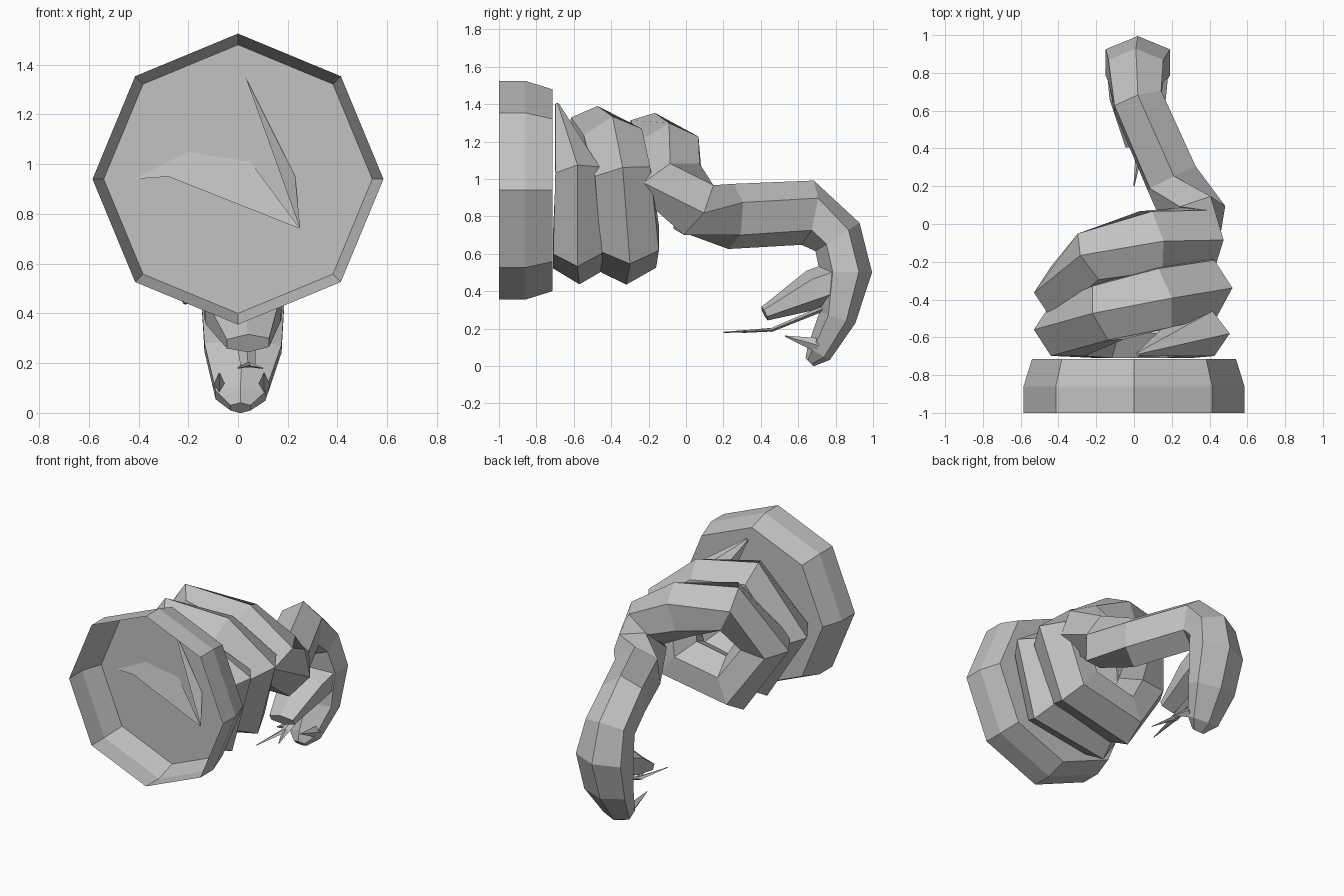
import bpy
from math import cos, sin, radians, tau
from mathutils import Vector

cube = bpy.data.objects.get("Cube")
if cube:
    bpy.data.objects.remove(cube)

grey = bpy.data.materials.new("plain_grey")
grey.use_nodes = True
grey.diffuse_color = (0.54, 0.54, 0.54, 1)
grey.node_tree.nodes["Principled BSDF"].inputs["Base Color"].default_value = (0.54, 0.54, 0.54, 1)


def make(name, verts, faces):
    mesh = bpy.data.meshes.new(name)
    mesh.from_pydata([tuple(v) for v in verts], [], faces)
    mesh.materials.append(grey)
    obj = bpy.data.objects.new(name, mesh)
    bpy.context.collection.objects.link(obj)
    return obj


def skin(name, rings, cap_start=True, cap_end=True):
    """Join equal rings of points into one faceted tube."""
    n = len(rings[0])
    faces = []
    for i in range(len(rings) - 1):
        for k in range(n):
            a, b = i * n + k, i * n + (k + 1) % n
            faces.append((a, b, b + n, a + n))
    if cap_start:
        faces.append(tuple(reversed(range(n))))
    if cap_end:
        faces.append(tuple(range((len(rings) - 1) * n, len(rings) * n)))
    return make(name, [v for r in rings for v in r], faces)


def sweep(name, path, sides=6):
    """path: (centre, ridge direction, half width, half height) per ring."""
    pts = [Vector(p[0]) for p in path]
    rings = []
    for i, (c, out, w, h) in enumerate(path):
        tan = (pts[min(i + 1, len(pts) - 1)] - pts[max(i - 1, 0)]).normalized()
        out = Vector(out)
        out = (out - tan * out.dot(tan)).normalized()
        side = out.cross(tan)
        wide = w / max(sin(tau * k / sides) for k in range(sides))
        rings.append([pts[i] + out * h * cos(tau * k / sides)
                      + side * wide * sin(tau * k / sides) for k in range(sides)])
    return skin(name, rings)


# Open octagonal cup with its floor at the back
MID = 0.94
cup = [[(r * cos(tau * k / 8), y, MID + r * sin(tau * k / 8)) for k in range(8)]
       for y, r in ((-1, 0.585), (-0.86, 0.585), (-0.715, 0.54))]
skin("cup", cup, cap_start=False)

# Folds that break through the cup floor
make("floor_fold", [(-0.42, -0.717, 0.94), (-0.2, -0.717, 1.05), (0.05, -0.717, 1.01),
                    (0.25, -0.76, 0.74), (-0.28, -0.74, 0.95)], [(0, 1, 2, 3, 4)])
make("floor_spike", [(0.03, -0.74, 1.35), (0.25, -0.76, 0.74), (0.23, -0.717, 0.95)], [(0, 1, 2)])

# Coiled body: tail tip, two turns, then the neck and bent head
THICK = 0.18
body = [((0.02, -0.69, 1.4), (0, 0, 1), 0.01, 0.01)]
# angle around the coil, y, outer radius, half width
coil = [(737, -0.58, 0.53, 0.12), (674, -0.58, 0.53, 0.13), (605, -0.57, 0.53, 0.14),
        (540, -0.56, 0.53, 0.14), (474, -0.47, 0.52, 0.15), (423, -0.39, 0.46, 0.16),
        (376, -0.34, 0.54, 0.15), (316, -0.3, 0.52, 0.155), (245, -0.32, 0.53, 0.16),
        (180, -0.36, 0.53, 0.14), (126, -0.18, 0.52, 0.14), (67, -0.09, 0.41, 0.16)]
for angle, y, r, w in coil:
    d = Vector((cos(radians(angle)), 0, sin(radians(angle))))
    body.append((Vector((0, y, 0.92)) + d * (r - THICK), d, w, THICK))
body += [
    ((0.34, -0.07, 0.98), (0.9, 0, 0.4), 0.16, 0.17),
    ((0.32, 0.04, 0.85), (0.6, 0, 0.8), 0.15, 0.18),
    ((0.2, 0.24, 0.8), (0.1, 0, 1), 0.135, 0.175),
    ((0.02, 0.65, 0.82), (0, 0.2, 1), 0.13, 0.175),
    ((0.01, 0.81, 0.69), (0, 0.8, 0.6), 0.145, 0.14),
    ((0.02, 0.855, 0.5), (0, 1, 0.1), 0.17, 0.14),
    ((0.02, 0.81, 0.26), (0, 1, -0.3), 0.155, 0.1),
    ((0.01, 0.71, 0.07), (0, 0.7, -0.5), 0.1, 0.07),
    ((0.01, 0.66, 0.02), (0, 0.7, -0.5), 0.04, 0.03),
]
sweep("coiled_body", body)

# Lower jaw, tongue and fangs
sweep("lower_jaw", [((0.02, 0.8, 0.45), (0, -0.5, 0.9), 0.16, 0.11),
                    ((0.02, 0.69, 0.41), (0, -0.5, 0.9), 0.15, 0.11),
                    ((0.04, 0.42, 0.28), (0, -0.5, 0.9), 0.085, 0.04)])
sweep("tongue", [((0.03, 0.74, 0.31), (0, 0, 1), 0.04, 0.015),
                 ((0.04, 0.45, 0.19), (0, 0, 1), 0.03, 0.01)], 4)
for name, x, y in (("right", 0.0, 0.2), ("left", 0.1, 0.3)):
    sweep(name + "_tongue_fork", [((0.04, 0.47, 0.195), (0, 0, 1), 0.025, 0.01),
                                  ((x, y, 0.18), (0, 0, 1), 0.003, 0.003)], 4)
for name, x in (("right", -0.075), ("left", 0.105)):
    sweep(name + "_fang", [((x, 0.71, 0.11), (0, 0, 1), 0.025, 0.04),
                           ((x, 0.53, 0.16), (0, 0, 1), 0.003, 0.003)], 4)
